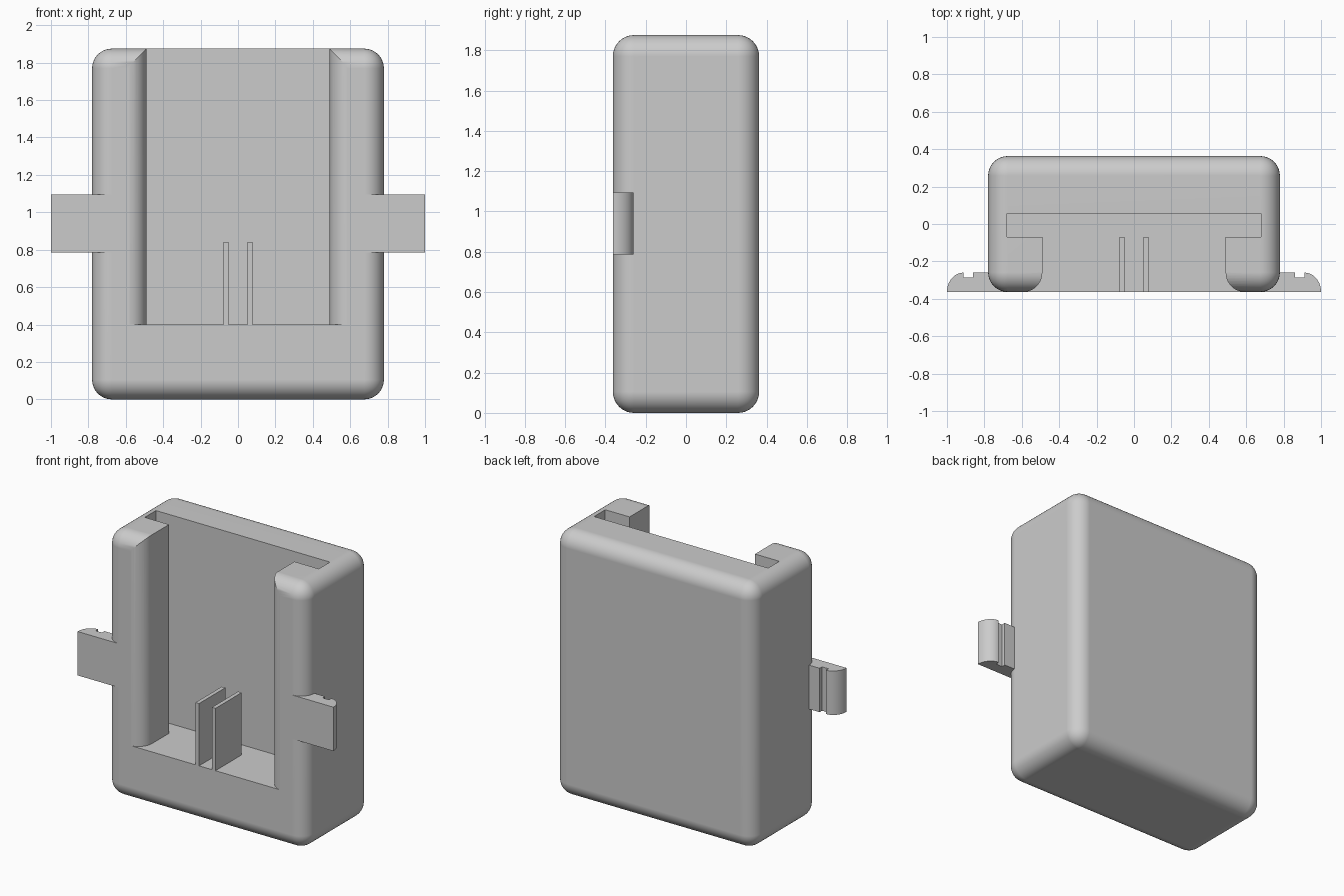
import bpy
import bmesh
import math

default = bpy.data.objects.get("Cube")
if default:
    bpy.data.objects.remove(default, do_unlink=True)

WIDTH, DEPTH, HEIGHT, ROUND = 1.56, 0.726, 1.875, 0.105
FRONT = -DEPTH / 2
FLOOR = 0.4

grey = bpy.data.materials.new("light_grey_plastic")
grey.use_nodes = True
grey.diffuse_color = (0.6, 0.6, 0.6, 1)
grey.node_tree.nodes["Principled BSDF"].inputs["Base Color"].default_value = (0.6, 0.6, 0.6, 1)


def finish(name, bm):
    bmesh.ops.recalc_face_normals(bm, faces=bm.faces)
    mesh = bpy.data.meshes.new(name)
    bm.to_mesh(mesh)
    bm.free()
    mesh.materials.append(grey)
    obj = bpy.data.objects.new(name, mesh)
    bpy.context.collection.objects.link(obj)
    return obj


def box(name, x0, x1, y0, y1, z0, z1, rounding=0):
    bm = bmesh.new()
    bmesh.ops.create_cube(bm, size=1)
    for v in bm.verts:
        v.co.x = x1 if v.co.x > 0 else x0
        v.co.y = y1 if v.co.y > 0 else y0
        v.co.z = z1 if v.co.z > 0 else z0
    if rounding:
        bmesh.ops.bevel(bm, geom=bm.edges[:], offset=rounding, offset_type='OFFSET',
                        segments=10, profile=0.5, affect='EDGES')
    return finish(name, bm)


def prism(name, outline, z0, z1):
    bm = bmesh.new()
    face = bm.faces.new([bm.verts.new((x, y, z0)) for x, y in outline])
    ext = bmesh.ops.extrude_face_region(bm, geom=[face])
    for v in ext["geom"]:
        if isinstance(v, bmesh.types.BMVert):
            v.co.z = z1
    return finish(name, bm)


def arc(cx, cy, rx, ry, start, end, steps=10):
    angles = [math.radians(start + (end - start) * i / steps) for i in range(steps + 1)]
    return [(cx + rx * math.cos(a), cy + ry * math.sin(a)) for a in angles]


def smooth(obj):
    bpy.ops.object.select_all(action='DESELECT')
    obj.select_set(True)
    bpy.context.view_layer.objects.active = obj
    bpy.ops.object.shade_smooth_by_angle(angle=math.radians(30))
    mod = obj.modifiers.new("flat_face_normals", 'WEIGHTED_NORMAL')
    mod.keep_sharp = True


# Rounded housing
housing = box("housing", -WIDTH / 2, WIDTH / 2, FRONT, -FRONT, 0, HEIGHT, ROUND)

# T-shaped channel, open at the front and top, with rounded rail edges
half = [(0.68, 0.055), (0.68, -0.07), (0.49, -0.07)]
half += arc(0.49 + ROUND, FRONT + ROUND - 0.001, ROUND, ROUND, 180, 270)
half += [(0.49 + ROUND, FRONT - 0.2)]
outline = half + [(-x, y) for x, y in reversed(half)]
cutter = prism("channel_cutter", outline, FLOOR, HEIGHT + 0.2)
cutter.hide_render = True
cut = housing.modifiers.new("channel", 'BOOLEAN')
cut.operation = 'DIFFERENCE'
cut.solver = 'EXACT'
cut.object = cutter
bpy.context.view_layer.objects.active = housing
bpy.ops.object.modifier_apply(modifier="channel")
bpy.data.objects.remove(cutter, do_unlink=True)
smooth(housing)

# Side clips with a rounded, notched tip, and the upright contact fins
clip = [(WIDTH / 2 - ROUND, FRONT), (1.0, FRONT)]
clip += arc(0.912, FRONT, 0.088, 0.103, 0, 90)[1:]
clip += [(0.912, -0.287), (0.862, -0.287), (0.862, -0.26), (WIDTH / 2 - ROUND, -0.26)]
for side, sign in (("left", 1), ("right", -1)):
    smooth(prism(side + "_clip", [(sign * x, y) for x, y in clip], 0.785, 1.095))
    inner, outer = sorted((sign * 0.05, sign * 0.078))
    box(side + "_contact_fin", inner, outer, FRONT, -0.07, FLOOR, 0.84)
